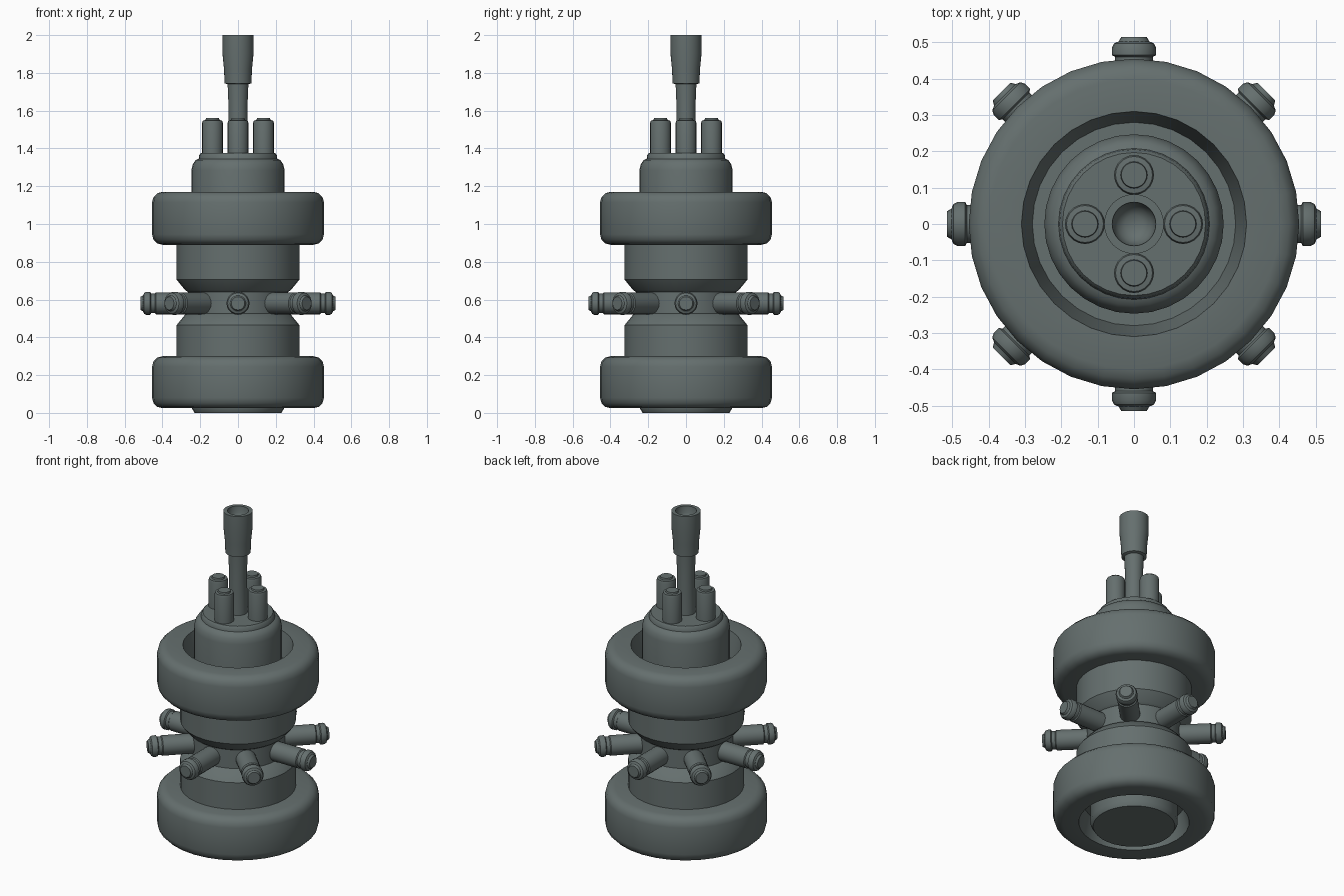
import bpy, bmesh, math
from mathutils import Matrix, Vector

cube = bpy.data.objects.get("Cube")
if cube:
    bpy.data.objects.remove(cube, do_unlink=True)

COLOUR = (0.13, 0.16, 0.157, 1)
metal = bpy.data.materials.new("dark grey green metal")
metal.use_nodes = True
metal.diffuse_color = COLOUR
shader = next(n for n in metal.node_tree.nodes if n.type == "BSDF_PRINCIPLED")
shader.inputs["Base Color"].default_value = COLOUR


def lathe(name, profile, matrix=Matrix(), closed=False, steps=32, angle=35):
    """Revolve (radius, height) points around z, then place the part."""
    bm = bmesh.new()
    verts = [bm.verts.new((r, 0, z)) for r, z in profile]
    edges = [bm.edges.new(pair) for pair in zip(verts, verts[1:])]
    if closed:
        edges.append(bm.edges.new((verts[-1], verts[0])))
    bmesh.ops.spin(bm, geom=verts + edges, cent=(0, 0, 0), axis=(0, 0, 1),
                   angle=math.tau, steps=steps, use_merge=False)
    bmesh.ops.remove_doubles(bm, verts=bm.verts[:], dist=0.0005)
    bmesh.ops.recalc_face_normals(bm, faces=bm.faces[:])
    mesh = bpy.data.meshes.new(name)
    bm.to_mesh(mesh)
    bm.free()
    mesh.materials.append(metal)
    obj = bpy.data.objects.new(name, mesh)
    obj.matrix_world = matrix
    bpy.context.collection.objects.link(obj)
    bpy.ops.object.select_all(action="DESELECT")
    obj.select_set(True)
    bpy.context.view_layer.objects.active = obj
    bpy.ops.object.shade_smooth_by_angle(angle=math.radians(angle))
    return obj


def corner(r, z, size, start):
    """Quarter-round points about a corner centre."""
    return [(r + size * math.cos(start + i * math.pi / 6),
             z + size * math.sin(start + i * math.pi / 6)) for i in range(4)]


def collar(name, low, high, hole_low, hole_high):
    """Heavy ring with rounded outer corners and a tapered hole."""
    size = 0.055
    outer = corner(0.4, low + size, size, -math.pi / 2) + corner(0.4, high - size, size, 0)
    lathe(name, [(hole_low, low)] + outer + [(hole_high, high)], closed=True)


# Main body: two drums with a narrow waist between them
lathe("body", [(0, 0.15), (0.325, 0.15), (0.325, 0.465), (0.28, 0.52),
               (0.265, 0.525), (0.265, 0.64), (0.28, 0.65), (0.325, 0.705),
               (0.325, 1.03), (0, 1.03)])

# Heavy collars
collar("lower_collar", 0.025, 0.3, 0.31, 0.25)
collar("upper_collar", 0.89, 1.17, 0.25, 0.31)

# Foot and top cap
lathe("foot", [(0, 0), (0.23, 0), (0.245, 0.025), (0.245, 0.2), (0, 0.2)])
lathe("top_cap", [(0, 1.0), (0.247, 1.0), (0.247, 1.285), (0.24, 1.315),
                  (0.225, 1.338), (0.208, 1.345), (0.205, 1.365),
                  (0.197, 1.375), (0, 1.375)])

# Central rod with a flared, hollow socket
lathe("centre_rod", [(0, 1.36), (0.055, 1.36), (0.05, 1.62), (0.055, 1.74),
                     (0.071, 1.745), (0.074, 1.82), (0.082, 1.9), (0.082, 2.0),
                     (0.06, 2.0), (0.057, 1.96), (0.045, 1.935),
                     (0.025, 1.922), (0, 1.92)])

# Four upright pins around the rod
for i in range(4):
    turn = Matrix.Rotation(i * math.tau / 4, 4, "Z")
    lathe(f"top_pin_{i + 1}", [(0, 1.36), (0.055, 1.36), (0.055, 1.535),
                               (0.051, 1.548), (0.037, 1.55), (0.035, 1.56),
                               (0, 1.56)],
          turn @ Matrix.Translation(Vector((0.135, 0, 0))), steps=20)

# Eight spokes around the waist, each with a capped end
for i in range(8):
    turn = Matrix.Rotation(i * math.tau / 8, 4, "Z")
    outward = Matrix.Rotation(math.pi / 2, 4, "Y")
    lathe(f"spoke_{i + 1}", [(0, 0.2), (0.058, 0.2), (0.058, 0.435),
                             (0.052, 0.44), (0.052, 0.46), (0.061, 0.465),
                             (0.061, 0.485), (0.055, 0.497), (0.042, 0.503),
                             (0.035, 0.515), (0, 0.515)],
          Matrix.Translation(Vector((0, 0, 0.58))) @ turn @ outward, steps=20)
